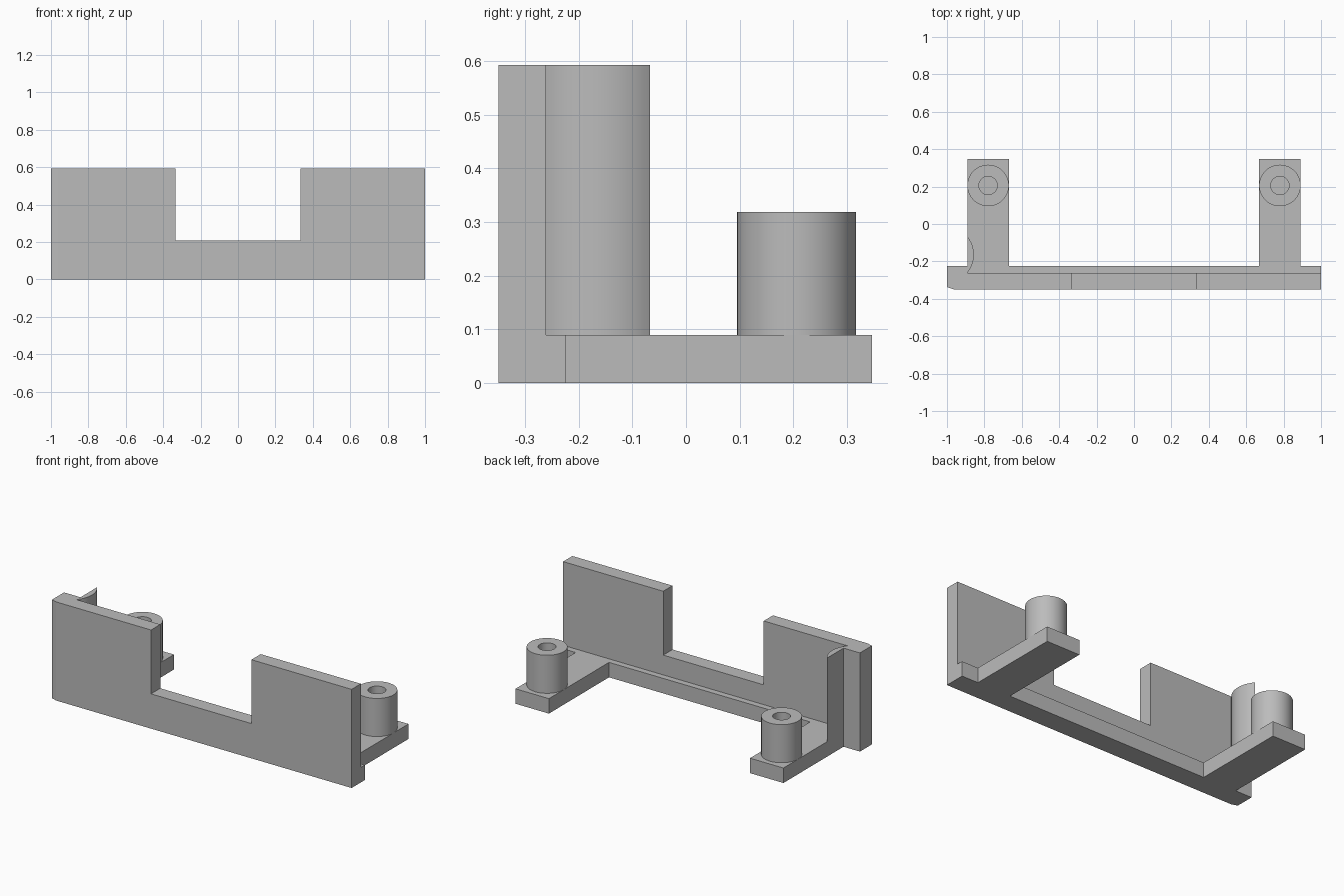
import bpy, bmesh, math

if "Cube" in bpy.data.objects:
    bpy.data.objects.remove(bpy.data.objects["Cube"], do_unlink=True)

grey = bpy.data.materials.new("plain_grey")
grey.use_nodes = True
TONE = (0.5, 0.5, 0.5, 1)
grey.diffuse_color = TONE
grey.node_tree.nodes["Principled BSDF"].inputs["Base Color"].default_value = TONE

BASE_TOP, WALL_TOP, POST_TOP = 0.09, 0.593, 0.319
FRONT, WALL_BACK, BASE_BACK, ARM_BACK = -0.349, -0.261, -0.224, 0.347
ARM_IN, ARM_OUT = 0.669, 0.891


def finish(name, bm, smooth=False):
    bmesh.ops.recalc_face_normals(bm, faces=bm.faces)
    mesh = bpy.data.meshes.new(name)
    bm.to_mesh(mesh)
    bm.free()
    obj = bpy.data.objects.new(name, mesh)
    bpy.context.collection.objects.link(obj)
    mesh.materials.append(grey)
    if smooth:
        bpy.ops.object.select_all(action="DESELECT")
        obj.select_set(True)
        bpy.context.view_layer.objects.active = obj
        bpy.ops.object.shade_smooth_by_angle(angle=math.radians(35))
    return obj


def extrude(name, outline, offset, smooth=False):
    """Closed 3D outline pushed along offset into a solid."""
    bm = bmesh.new()
    face = bm.faces.new([bm.verts.new(p) for p in outline])
    top = bmesh.ops.extrude_face_region(bm, geom=[face], use_keep_orig=True)["geom"]
    moved = [g for g in top if isinstance(g, bmesh.types.BMVert)]
    bmesh.ops.translate(bm, verts=moved, vec=offset)
    return finish(name, bm, smooth)


def plan(name, points, z0, z1, smooth=False):
    return extrude(name, [(x, y, z0) for x, y in points], (0, 0, z1 - z0), smooth)


# Floor: front strip with two rearward arms, one solid plan
plan("base_plate", [
    (-ARM_OUT, FRONT), (1, FRONT), (1, BASE_BACK), (ARM_OUT, BASE_BACK),
    (ARM_OUT, ARM_BACK), (ARM_IN, ARM_BACK), (ARM_IN, BASE_BACK),
    (-ARM_IN, BASE_BACK), (-ARM_IN, ARM_BACK), (-ARM_OUT, ARM_BACK)], 0, BASE_TOP)

# Front wall with the central notch
NOTCH, NOTCH_Z = 0.334, 0.209
wall = [(-ARM_OUT, BASE_TOP), (1, BASE_TOP), (1, WALL_TOP), (NOTCH, WALL_TOP),
        (NOTCH, NOTCH_Z), (-NOTCH, NOTCH_Z), (-NOTCH, WALL_TOP), (-ARM_OUT, WALL_TOP)]
extrude("front_wall", [(x, FRONT, z) for x, z in wall], (0, WALL_BACK - FRONT, 0))

# Thicker full-height end block with its eased front corner
plan("end_block", [
    (-1, BASE_BACK), (-1, FRONT + 0.012), (-0.965, FRONT),
    (-ARM_OUT, FRONT), (-ARM_OUT, BASE_BACK)], 0, WALL_TOP)

# Upright rib: circular segment, flat outside and bulging inward
chord, rise = 0.194, 0.035
radius = (chord ** 2 / 4 + rise ** 2) / (2 * rise)
half = math.asin(chord / 2 / radius)
mid_y = WALL_BACK + chord / 2
cx = -ARM_OUT + rise - radius
angles = [half * (i / 8 - 1) for i in range(17)]
plan("curved_rib", [(cx + radius * math.cos(a), mid_y + radius * math.sin(a))
                    for a in angles], BASE_TOP, WALL_TOP, smooth=True)


# Hollow mounting posts
def post(name, x, y, outer, inner, sides=48):
    bm = bmesh.new()
    rings = []
    for r, z in ((inner, BASE_TOP), (outer, BASE_TOP), (outer, POST_TOP), (inner, POST_TOP)):
        rings.append([bm.verts.new((x + r * math.cos(math.tau * i / sides),
                                    y + r * math.sin(math.tau * i / sides), z))
                      for i in range(sides)])
    for k in range(4):
        a, b = rings[k], rings[(k + 1) % 4]
        for i in range(sides):
            j = (i + 1) % sides
            bm.faces.new((a[i], a[j], b[j], b[i]))
    finish(name, bm, smooth=True)


for side, label in ((1, "left"), (-1, "right")):
    post(label + "_post", side * 0.78, 0.206, 0.111, 0.049)
